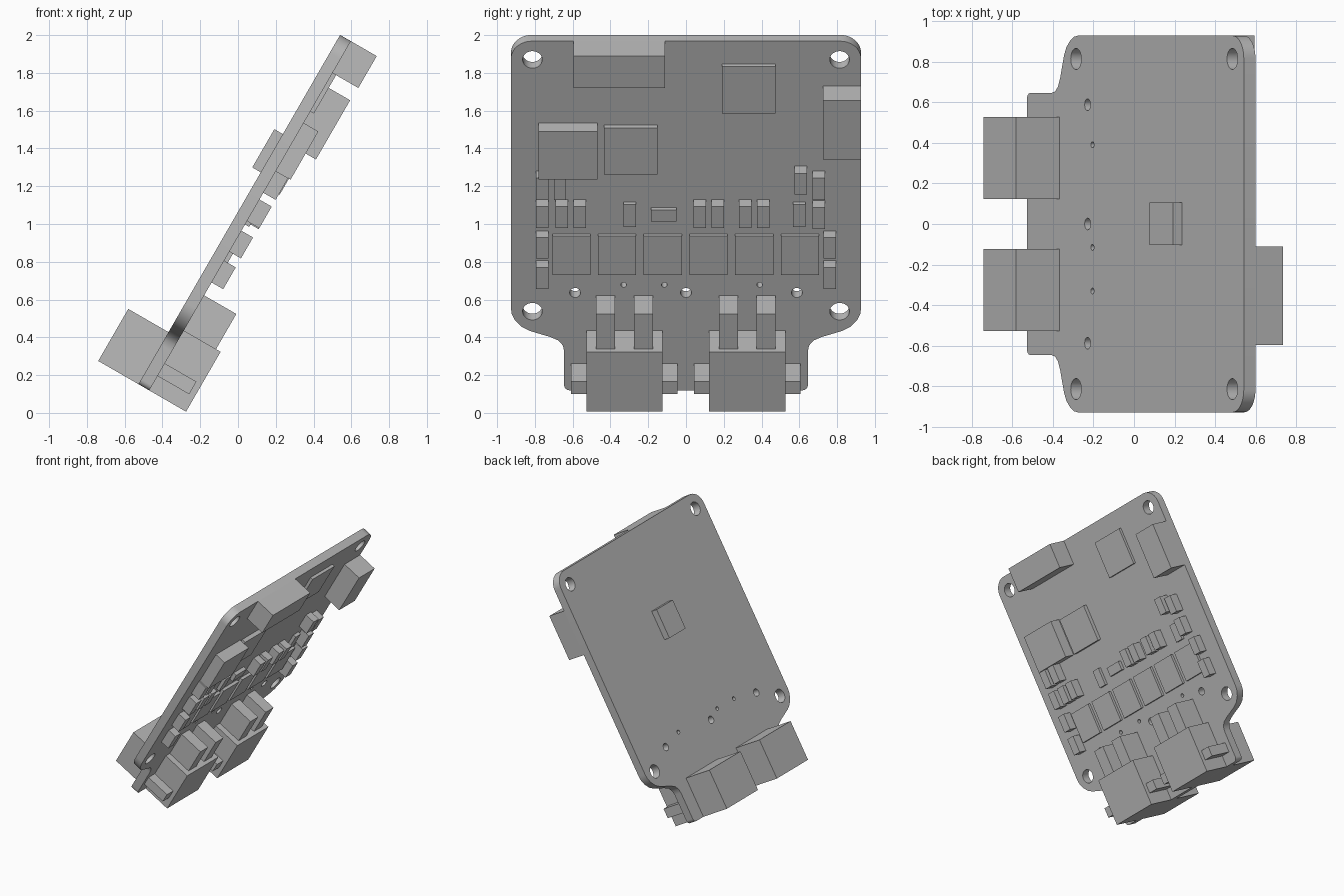
import bpy
from math import sin, cos, pi, radians
from mathutils import Matrix, Vector

if "Cube" in bpy.data.objects:
    bpy.data.objects.remove(bpy.data.objects["Cube"])

grey = bpy.data.materials.new("plain_grey")
grey.use_nodes = True
grey.diffuse_color = (0.5, 0.5, 0.5, 1)
grey.node_tree.nodes["Principled BSDF"].inputs["Base Color"].default_value = (0.5, 0.5, 0.5, 1)

# Board frame: u across the board, v up its slope, w out of the component side
TILT = radians(60)
across = Vector((0, 1, 0))
up = Vector((cos(TILT), 0, sin(TILT)))
out = across.cross(up)
FRAME = Matrix((across, up, out)).transposed().to_4x4()
FRAME.translation = (-0.527, 0, 0.152)
THICK = 0.066
LENGTH = 2.135
HALF = 0.927


def box(name, u, v, w):
    """Box between the given ranges in the board frame."""
    bpy.ops.mesh.primitive_cube_add(size=1)
    ob = bpy.context.object
    ob.name = name
    ranges = (u, v, w)
    size = Matrix.Diagonal([b - a for a, b in ranges]).to_4x4()
    middle = Matrix.Translation([(a + b) / 2 for a, b in ranges])
    ob.data.transform(middle @ size)
    ob.matrix_world = FRAME
    ob.data.materials.append(grey)
    return ob


def part(name, u, v, height):
    """Box standing on the component side."""
    return box(name, u, v, (THICK - 0.01, THICK + height))


def row(name, starts, width, v, height):
    for i, start in enumerate(starts):
        part(f"{name}_{i + 1}", (start, start + width), v, height)


def arc(cu, cv, r, a0, a1, steps):
    angles = [a0 + (a1 - a0) * i / steps for i in range(steps + 1)]
    return [(cu + r * cos(a), cv + r * sin(a)) for a in angles]


# Board plate: mirrored outline with drilled holes
R = 0.11
half = arc(0.615, 0.03, 0.03, -pi / 2, 0, 4)
half += [(0.645, 0.24), (0.652, 0.275), (0.675, 0.305), (0.72, 0.327),
         (0.83, 0.365), (0.87, 0.388), (0.905, 0.428), (0.922, 0.465), (HALF, 0.5)]
half += arc(HALF - R, LENGTH - R, R, 0, pi / 2, 10)
outline = half + [(-u, v) for u, v in reversed(half)]

loops = [outline]
for u in (-0.813, 0.813):
    for v in (0.483, 2.022):
        loops.append(arc(u, v, 0.052, 0, 2 * pi, 32)[:-1])
for u in (-0.587, 0, 0.587):
    loops.append(arc(u, 0.597, 0.029, 0, 2 * pi, 20)[:-1])
for u in (-0.33, -0.115, 0.39):
    loops.append(arc(u, 0.645, 0.015, 0, 2 * pi, 14)[:-1])

curve = bpy.data.curves.new("board_plate", "CURVE")
curve.dimensions = "2D"
curve.fill_mode = "BOTH"
curve.extrude = THICK / 2
for points in loops:
    spline = curve.splines.new("POLY")
    spline.points.add(len(points) - 1)
    for p, (u, v) in zip(spline.points, points):
        p.co = (u, v, 0, 1)
    spline.use_cyclic_u = True
board = bpy.data.objects.new("board_plate", curve)
bpy.context.collection.objects.link(board)
curve.materials.append(grey)
board.matrix_world = FRAME @ Matrix.Translation((0, 0, THICK / 2))
bpy.ops.object.select_all(action="DESELECT")
board.select_set(True)
bpy.context.view_layer.objects.active = board
bpy.ops.object.convert(target="MESH")
bpy.ops.object.shade_smooth_by_angle(angle=radians(35))

# Upper connectors and chips
part("top_edge_connector", (-0.595, -0.11), (1.94, LENGTH), 0.158)
part("side_edge_connector", (0.725, HALF), (1.5, 1.862), 0.153)
part("upper_chip", (0.19, 0.475), (1.705, 1.994), 0.022)
part("tall_module", (-0.782, -0.468), (1.341, 1.635), 0.09)
part("flat_module", (-0.433, -0.152), (1.337, 1.622), 0.032)
box("back_chip", (-0.103, 0.107), (1.295, 1.529), (-0.052, 0.01))

# Small capacitors and resistors
W = 0.066
row("capacitor_mid", (-0.795, -0.69, -0.595, 0.04, 0.135, 0.28, 0.377), W, (1.035, 1.167), 0.075)
row("capacitor_upper", (-0.795, -0.7, 0.67), W, (1.208, 1.341), 0.075)
row("capacitor_top", (0.575,), W, (1.243, 1.372), 0.08)
row("capacitor_right", (0.67,), W, (1.029, 1.16), 0.075)
row("resistor", (-0.332, 0.567), W, (1.014, 1.152), 0.025)
part("resistor_flat", (-0.185, -0.05), (1.048, 1.118), 0.028)
row("capacitor_side", (-0.795, 0.727), W, (0.848, 0.976), 0.071)
row("capacitor_low", (-0.795, 0.727), W, (0.66, 0.793), 0.071)

# Row of driver chips
row("driver_chip", [-0.708 + 0.242 * i for i in range(6)], 0.202, (0.719, 0.956), 0.022)

# Pair of large plug sockets with side clips and prongs
for side, left in (("right", -0.528), ("left", 0.122)):
    right = left + 0.404
    part(f"{side}_socket_front", (left, right), (0, 0.366), 0.225)
    box(f"{side}_socket_back", (left, right), (0, 0.318), (-0.246, THICK))
    row(f"{side}_socket_clip", (left - 0.08, right), 0.08, (0.088, 0.165), 0.193)
    row(f"{side}_socket_prong", (left + 0.052, left + 0.252), 0.1, (0.36, 0.581), 0.197)
